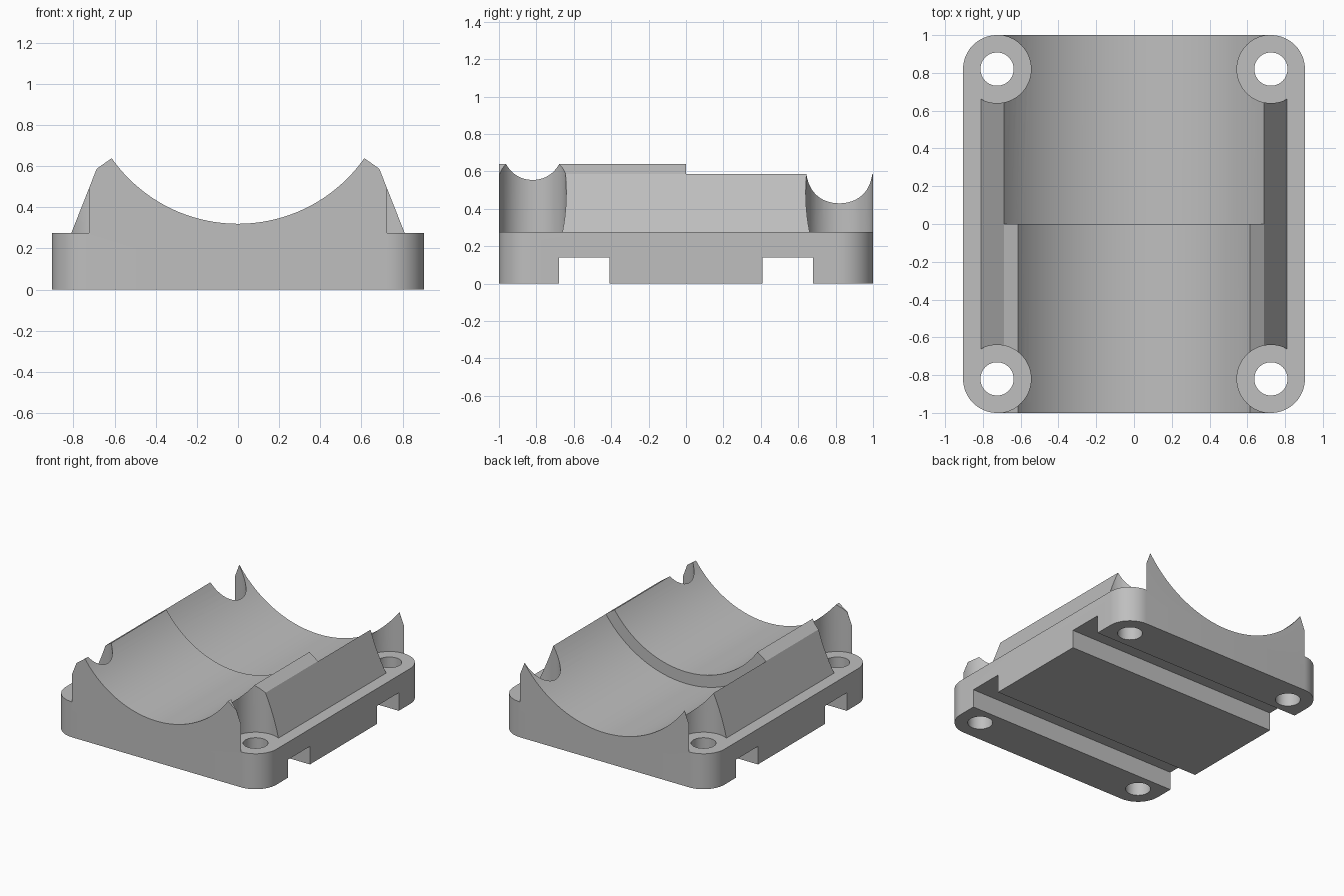
import bpy, bmesh, math
from mathutils import Vector

if "Cube" in bpy.data.objects:
    bpy.data.objects.remove(bpy.data.objects["Cube"])

grey = bpy.data.materials.new("plain grey")
grey.use_nodes = True
colour = (0.52, 0.52, 0.52, 1)
grey.diffuse_color = colour
grey.node_tree.nodes["Principled BSDF"].inputs["Base Color"].default_value = colour

HX, HY, PLATE = 0.725, 0.82, 0.275     # bolt position, plate height
BOSS, HOLE = 0.18, 0.088               # bolt seat and hole radii
AXIS, FRONT_R, BACK_R = 1.071, 0.751, 0.842   # bore height and radii
CORNERS = [(1, 1), (-1, 1), (-1, -1), (1, -1)]


def arc(cx, cy, r, start, end, steps):
    angles = [math.radians(start + (end - start) * i / steps) for i in range(steps + 1)]
    return [(cx + r * math.cos(a), cy + r * math.sin(a)) for a in angles]


def prism(name, outline, axis, low, high):
    """Extrude a 2D outline along the named axis."""
    place = {"x": lambda p: (low, p[0], p[1]),
             "y": lambda p: (p[0], low, p[1]),
             "z": lambda p: (p[0], p[1], low)}[axis]
    bm = bmesh.new()
    face = bm.faces.new([bm.verts.new(place(p)) for p in outline])
    moved = bmesh.ops.extrude_face_region(bm, geom=[face])["geom"]
    shift = Vector([high - low if a == axis else 0 for a in "xyz"])
    bmesh.ops.translate(bm, vec=shift,
                        verts=[v for v in moved if isinstance(v, bmesh.types.BMVert)])
    bmesh.ops.recalc_face_normals(bm, faces=bm.faces[:])
    mesh = bpy.data.meshes.new(name)
    bm.to_mesh(mesh)
    bm.free()
    mesh.materials.append(grey)
    obj = bpy.data.objects.new(name, mesh)
    bpy.context.collection.objects.link(obj)
    return obj


def combine(target, other, operation="DIFFERENCE"):
    mod = target.modifiers.new(operation.lower(), "BOOLEAN")
    mod.operation, mod.object, mod.solver = operation, other, "EXACT"
    bpy.context.view_layer.objects.active = target
    bpy.ops.object.modifier_apply(modifier=mod.name)
    bpy.data.objects.remove(other)


# Saddle block with sloping sides and chamfered shoulders
side = [(0.81, 0.2), (0.81, PLATE), (0.687, 0.587), (0.58, 0.663)]
saddle = prism("saddle_block", side + [(-x, z) for x, z in reversed(side)], "y", -1, 1)

# Clear the corners above the bolt seats
for sx, sy in CORNERS:
    outline = arc(0, 0, BOSS, 90, 360, 48) + [(0.3, 0), (0.3, 0.3), (0, 0.3)]
    outline = [(sx * (HX + x), sy * (HY + y)) for x, y in outline]
    combine(saddle, prism("seat_cutter", outline, "z", 0.1, 1))

# Base plate with rounded corners
plate = []
for i, (sx, sy) in enumerate(CORNERS):
    plate += arc(sx * HX, sy * HY, BOSS, 90 * i, 90 * i + 90, 16)
cradle = prism("bearing_cradle", plate, "z", 0, PLATE)
combine(cradle, saddle, "UNION")

# Stepped bore
for radius, low in [(FRONT_R, -1.1), (BACK_R, 0)]:
    circle = arc(0, AXIS, radius, 0, 360, 128)[:-1]
    combine(cradle, prism("bore_cutter", circle, "y", low, 1.1))

# Bolt holes
for sx, sy in CORNERS:
    circle = arc(sx * HX, sy * HY, HOLE, 0, 360, 48)[:-1]
    combine(cradle, prism("hole_cutter", circle, "z", -0.1, 0.5))

# Slots across the underside
for s in (-1, 1):
    slot = [(s * y, z) for y, z in [(0.41, -0.1), (0.68, -0.1), (0.68, 0.14), (0.41, 0.14)]]
    combine(cradle, prism("slot_cutter", slot, "x", -1, 1))

# Smooth curved walls, sharp edges kept
bpy.ops.object.select_all(action="DESELECT")
cradle.select_set(True)
bpy.context.view_layer.objects.active = cradle
bpy.ops.object.shade_smooth_by_angle(angle=math.radians(20))
